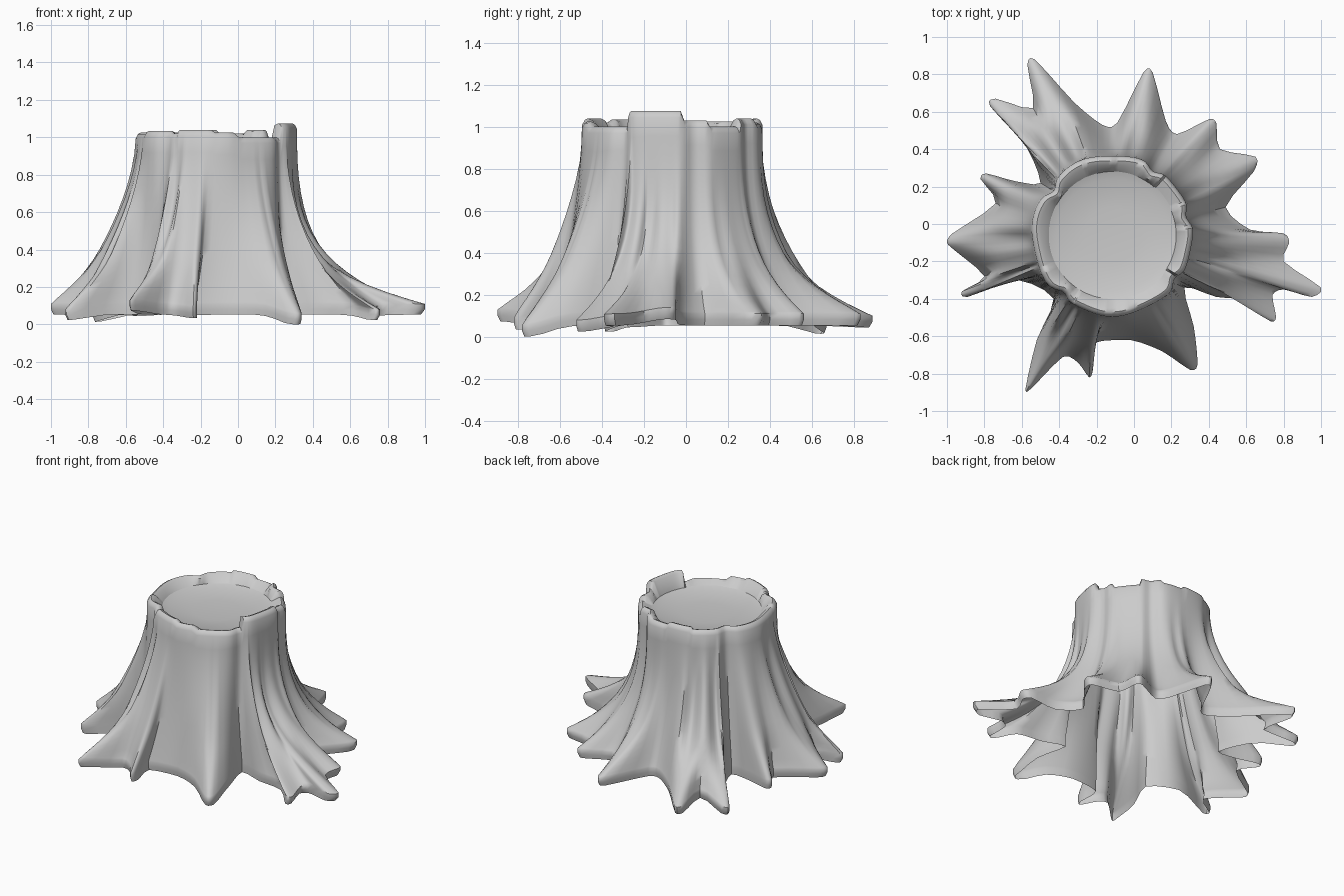
import bpy, bmesh, math
from mathutils import Vector

if "Cube" in bpy.data.objects:
    bpy.data.objects.remove(bpy.data.objects["Cube"])

CX, CY = -0.115, -0.06          # trunk axis
SUB = 3                         # spline samples per outline segment

# Root outline at ground level, counterclockwise
OUTLINE = [
    (.49, .09), (.64, .28), (.65, .36), (.46, .40), (.44, .54), (.40, .56), (.23, .48), (.17, .55),
    (.10, .81), (.05, .81), (-.09, .54), (-.17, .53), (-.32, .65), (-.53, .88), (-.57, .85),
    (-.54, .62), (-.74, .67), (-.77, .63), (-.58, .42), (-.50, .22), (-.64, .23), (-.79, .27),
    (-.82, .24), (-.74, .11), (-.97, -.05), (-1.0, -.10), (-.96, -.14), (-.80, -.28),
    (-.92, -.36), (-.89, -.39), (-.62, -.30), (-.43, -.40), (-.52, -.62), (-.58, -.88),
    (-.55, -.88), (-.38, -.71), (-.30, -.74), (-.24, -.82), (-.22, -.78), (-.23, -.64),
    (-.02, -.62), (.15, -.68), (.30, -.78), (.34, -.75), (.32, -.55), (.27, -.34),
    (.44, -.39), (.62, -.41), (.73, -.52), (.76, -.50), (.74, -.38), (.80, -.35), (.95, -.39),
    (1.0, -.34), (.80, -.20), (.83, -.10), (.80, -.05), (.62, -.03)]

# Root tips that hang lower or higher than the rest: (x, y, offset)
TIPS = [(.31, -.76, -.055), (-.77, .65, -.04), (-.91, -.37, -.03), (-.57, -.88, .02),
        (-.23, -.80, -.02), (.74, -.51, -.03), (-.55, .87, -.01), (.82, -.09, .03)]

# Broken rim pieces: (start angle in degrees, height)
RIM = [(-32, 1.075), (5, 1.03), (24, 1.0), (48, 1.04), (66, 1.02), (90, 1.04), (112, 1.025),
       (205, 1.035), (231, 1.02), (240, 1.04), (268, 1.025), (286, 1.0)]
GROOVES = [-35, 14, 58, 143, 229]


def spline(pts):
    out, n = [], len(pts)
    for i in range(n):
        a, b, c, d = (Vector(pts[(i + j) % n]) for j in (-1, 0, 1, 2))
        for q in range(SUB):
            t = q / SUB
            cr = .5 * (2*b + (c-a)*t + (2*a-5*b+4*c-d)*t*t + (3*b-a-3*c+d)*t**3)
            out.append(cr * .7 + b.lerp(c, t) * .3)
    return out


def blur(vals, times):
    n = len(vals)
    for _ in range(times):
        vals = [(vals[i - 1] + 2 * vals[i] + vals[(i + 1) % n]) / 4 for i in range(n)]
    return vals


def trunk_angles(pts):
    # rising angles around the trunk, smoothed so that forked roots do not fold
    ang, prev = [], None
    for p in pts:
        a = math.atan2(p.y - CY, p.x - CX)
        if prev is not None:
            a += round((prev - a) / math.tau) * math.tau
        ang.append(a)
        prev = a
    ang.sort()
    n = len(ang)
    for _ in range(10):
        ext = [ang[-1] - math.tau] + ang + [ang[0] + math.tau]
        ang = [(ext[i] + 2 * ext[i + 1] + ext[i + 2]) / 4 for i in range(n)]
    return ang


def rim_height(a):
    deg = (math.degrees(a) + 32) % 360 - 32
    return [h for s, h in RIM if s <= deg][-1]


def trunk_radius(a):
    r = .43 + .006 * math.sin(7 * a)
    for g in GROOVES:
        d = (math.degrees(a) - g + 180) % 360 - 180
        r -= .03 * math.exp(-(d / 6) ** 2)
    return r


def polar(r, a, z):
    return Vector((CX + r * math.cos(a), CY + r * math.sin(a), z))


def make_object(name, columns, cap=None):
    bm = bmesh.new()
    cols = [[bm.verts.new(p) for p in c] for c in columns]
    n = len(cols)
    for i in range(n):
        a, b = cols[i], cols[(i + 1) % n]
        for j in range(len(a) - 1):
            bm.faces.new((a[j], b[j], b[j + 1], a[j + 1]))
    if cap:
        mid = bm.verts.new(cap)
        for i in range(n):
            bm.faces.new((cols[i][-1], cols[(i + 1) % n][-1], mid))
    me = bpy.data.meshes.new(name)
    bm.to_mesh(me)
    bm.free()
    ob = bpy.data.objects.new(name, me)
    bpy.context.collection.objects.link(ob)
    bpy.ops.object.select_all(action='DESELECT')
    ob.select_set(True)
    bpy.context.view_layer.objects.active = ob
    bpy.ops.object.shade_smooth_by_angle(angle=math.radians(50))


base = spline(OUTLINE)
soft = blur(base, 14)           # forks merge into single roots higher up
angles = trunk_angles(base)
feet = [polar(trunk_radius(a), a, 0).xy for a in angles]
reach = blur([(p - t).length for p, t in zip(base, feet)], 3)

# Bark: open-bottomed skirt of roots sweeping up into the trunk and over the rim
columns = []
for p, ps, a, t, d in zip(base, soft, angles, feet, reach):
    r, top = trunk_radius(a), rim_height(a)
    steep = 1.5 * max(0, math.cos(a - math.radians(35)))
    k = min(4.8, max(1.6, 2.1 + 8 * (d - .45)) + steep)
    merge = min(1, max(0, (d - .15) / .15)) * .8
    dz = sum(h * math.exp(-((p - Vector((x, y))).length / .13) ** 2) for x, y, h in TIPS)
    low = max(0, .054 + dz)
    z0 = low + .055
    curl = p.lerp(t, .03)
    col = [Vector((curl.x, curl.y, low)), Vector((p.x, p.y, (low + z0) / 2))]
    for i in range(17):
        s = (i / 16) ** 1.6
        w = merge * min(1, max(0, (s - .04) / .25))
        q = p.lerp(ps, w).lerp(t, 1 - (1 - s) ** k)
        col.append(Vector((q.x, q.y, z0 + (top - .03 - z0) * s)))
    col += [polar(r - .012, a, top - .008), polar(r - .026, a, top),
            polar(r - .05, a, top - .01), polar(.34, a, .975)]
    columns.append(col)
# settle on the ground
drop = min(c[0].z for c in columns)
for c in columns:
    c[0].z -= drop
make_object("bark_and_roots", columns)

# Slightly dished cut face inside the rim
disc = []
for i in range(36):
    a = math.tau * i / 36
    disc.append([polar(.345, a, .977), polar(.30, a, .962), polar(.15, a, .95)])
make_object("cut_face", disc, (CX, CY, .948))
